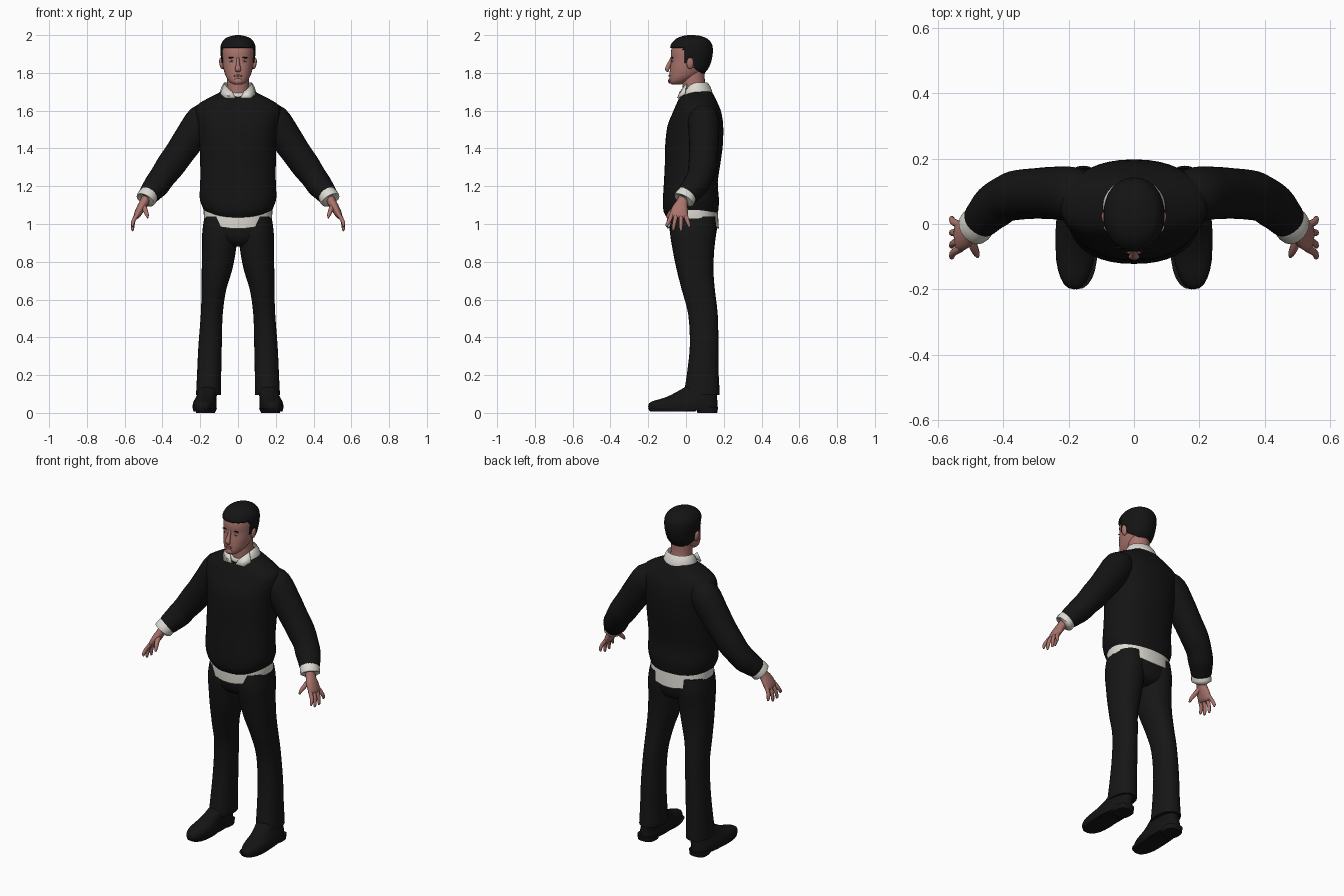
import bpy, bmesh, math
from mathutils import Vector, Matrix
from mathutils.bvhtree import BVHTree


def material(name, rgb):
    m = bpy.data.materials.new(name)
    m.diffuse_color = (*rgb, 1)
    return m


BLACK = material("black knit", (0.007, 0.007, 0.007))
TROUSER = material("black cloth", (0.008, 0.008, 0.008))
LEATHER = material("black leather", (0.007, 0.007, 0.007))
HAIR = material("dark hair", (0.007, 0.007, 0.007))
SKIN = material("skin", (0.40, 0.175, 0.15))
LIP = material("lip", (0.25, 0.09, 0.08))
SHIRT = material("off white shirt", (0.72, 0.70, 0.64))
EYE = material("eye white", (0.50, 0.50, 0.52))
IRIS = material("iris", (0.03, 0.045, 0.06))


def finish(name, bm, mat, mirror=False):
    bmesh.ops.recalc_face_normals(bm, faces=bm.faces)
    me = bpy.data.meshes.new(name)
    bm.to_mesh(me)
    bm.free()
    me.materials.append(mat)
    ob = bpy.data.objects.new(name, me)
    bpy.context.collection.objects.link(ob)
    if mirror:
        ob.modifiers.new("mirror", 'MIRROR')
    return ob


def spline(rows, k):
    """Catmull-Rom interpolation of parameter rows."""
    out = []
    for i in range(len(rows) - 1):
        quad = rows[max(i - 1, 0)], rows[i], rows[i + 1], rows[min(i + 2, len(rows) - 1)]
        for j in range(k):
            t = j / k
            out.append([0.5 * (2 * b + (c - a) * t + (2 * a - 5 * b + 4 * c - d) * t * t
                               + (3 * b - a - 3 * c + d) * t ** 3) for a, b, c, d in zip(*quad)])
    return out + [list(rows[-1])]


def skin_rings(rings, caps=True):
    bm = bmesh.new()
    vs = [[bm.verts.new(p) for p in r] for r in rings]
    n = len(rings[0])
    for a, b in zip(vs, vs[1:]):
        for i in range(n):
            bm.faces.new((a[i], a[(i + 1) % n], b[(i + 1) % n], b[i]))
    if caps:
        bm.faces.new(vs[0])
        bm.faces.new(vs[-1])
    return bm


def loft(rows, n=32, k=3, e=1.0, shear=0.0, caps=True):
    """Level rings: z, centre x, front y, back y, half width, front dip, back dip."""
    def power(v):
        return math.copysign(abs(v) ** e, v)
    rings = []
    for r in spline([tuple(r) + (0,) * (7 - len(r)) for r in rows], k):
        z, cx, yf, yb, rx, df, db = r
        ring = []
        for i in range(n):
            c, s = math.cos(math.tau * i / n), math.sin(math.tau * i / n)
            y = (yf + yb) / 2 + (yb - yf) / 2 * power(s)
            ring.append((cx + rx * power(c) + shear * y, y, z - (df if s < 0 else db) * s * s))
        rings.append(ring)
    return skin_rings(rings, caps)


def tube(rows, n=16, k=3):
    """Tube along a path: x, y, z, radius across, radius fore-and-aft."""
    pts = spline(rows, k)
    rings = []
    for i, p in enumerate(pts):
        t = Vector(pts[min(i + 1, len(pts) - 1)][:3]) - Vector(pts[max(i - 1, 0)][:3])
        u = t.cross(Vector((0, 1, 0))).normalized()
        v = t.cross(u).normalized()
        rings.append([Vector(p[:3]) + u * p[3] * math.cos(math.tau * j / n)
                      + v * p[4] * math.sin(math.tau * j / n) for j in range(n)])
    return skin_rings(rings)


def blob(name, loc, size, mat, mirror=False, turn=0):
    bm = bmesh.new()
    m = Matrix.Translation(loc) @ Matrix.Rotation(turn, 4, 'Y') @ Matrix.Diagonal((*size, 1))
    bmesh.ops.create_uvsphere(bm, u_segments=16, v_segments=10, radius=1, matrix=m)
    return finish(name, bm, mat, mirror)


# Sweater body and sleeves
finish("sweater", loft([
    (1.068, 0, -.095, .165, .178, .042, .02), (1.095, 0, -.118, .172, .19, .03, .015),
    (1.14, 0, -.122, .174, .203, .015, .005), (1.22, 0, -.117, .168, .2), (1.32, 0, -.112, .182, .2),
    (1.42, 0, -.11, .195, .203), (1.52, 0, -.098, .197, .213), (1.59, 0, -.07, .187, .226),
    (1.63, 0, -.053, .172, .215), (1.665, 0, -.036, .156, .16), (1.69, 0, -.02, .143, .11, .01),
    (1.705, 0, -.01, .13, .085, .03)], n=40, e=.88), BLACK)
finish("sleeve", tube([
    (.14, .09, 1.60, .05, .06), (.185, .092, 1.555, .085, .082), (.25, .095, 1.462, .084, .08),
    (.31, .093, 1.375, .078, .077), (.36, .088, 1.305, .076, .076), (.40, .074, 1.25, .069, .07),
    (.43, .052, 1.207, .068, .069), (.452, .03, 1.18, .062, .062), (.472, .008, 1.155, .055, .056),
    (.476, .004, 1.15, .045, .046)], n=24), BLACK, True)

# Shirt tail, cuffs, collar
finish("shirt_tail", loft([
    (1.10, 0, -.10, .165, .18, .03, .01), (1.06, 0, -.102, .17, .182, .04, .02),
    (1.03, 0, -.1, .174, .18, .055, .055), (1.03, 0, -.085, .16, .168, .05, .05)],
    n=40, k=1, e=.9), SHIRT)
finish("cuff", tube([
    (.462, .015, 1.168, .05, .05), (.478, .0, 1.147, .053, .056), (.49, -.012, 1.127, .052, .056),
    (.492, -.014, 1.124, .036, .04)], n=20, k=2), SHIRT, True)
finish("collar", loft([
    (1.66, 0, -.03, .142, .098), (1.70, 0, -.028, .139, .095, .015),
    (1.728, 0, -.022, .128, .086, .035), (1.748, 0, -.012, .115, .074, .06)], caps=False), SHIRT)
bm = bmesh.new()
bm.faces.new([bm.verts.new(p) for p in (
    (.074, .0, 1.742), (.094, -.012, 1.69), (.068, -.046, 1.668), (.014, -.047, 1.668), (.03, -.034, 1.70))])
flap = finish("collar_point", bm, SHIRT, True)
flap.modifiers.new("thickness", 'SOLIDIFY').thickness = .008

# Trousers
finish("trouser_seat", loft([
    (1.07, 0, -.085, .155, .172), (1.0, 0, -.088, .165, .182), (.94, 0, -.082, .158, .178),
    (.90, 0, -.06, .14, .13), (.88, 0, -.02, .1, .06)], e=.9), TROUSER)
finish("trouser_leg", loft([
    (1.04, .092, -.08, .155, .085), (.96, .096, -.085, .16, .093), (.87, .1, -.072, .15, .09),
    (.76, .111, -.05, .145, .081), (.65, .128, -.022, .153, .065), (.52, .139, .012, .168, .058),
    (.35, .148, .02, .172, .062), (.2, .153, .004, .173, .064), (.12, .155, -.008, .178, .066),
    (.095, .156, -.008, .178, .066)], n=28, e=.9), TROUSER, True)

# Shoes: upper, sole and heel
finish("shoe_upper", loft([
    (.012, .176, -.195, .165, .06), (.035, .176, -.2, .168, .063), (.058, .175, -.186, .166, .06),
    (.08, .17, -.115, .165, .055), (.1, .165, -.07, .164, .052), (.125, .16, -.025, .162, .05),
    (.14, .16, .0, .15, .045)], n=28, e=.85, shear=-.04), LEATHER, True)
finish("shoe_sole", loft([
    (.008, .176, -.19, .05, .058), (.022, .176, -.2, .06, .064)], n=24, k=1, e=.85), LEATHER, True)
finish("shoe_heel", loft([
    (.0, .172, .06, .165, .05), (.03, .172, .055, .17, .053)], n=24, k=1, e=.7), LEATHER, True)

# Hands
finish("palm", tube([
    (.476, -.002, 1.155, .026, .032), (.497, -.02, 1.115, .024, .031), (.517, -.032, 1.08, .022, .044),
    (.535, -.038, 1.045, .018, .047), (.54, -.04, 1.032, .01, .04)]), SKIN, True)
for base, tip, low in ((-.074, -.1, .985), (-.05, -.067, .965), (-.026, -.027, .963), (-.004, .016, .982)):
    finish("finger", tube([
        (.53, base, 1.055, .011, .012), (.552, (base + tip) / 2, 1.02, .0105, .011),
        (.558, tip, low + .012, .008, .009), (.556, tip, low, .004, .004)], n=10), SKIN, True)
finish("thumb", tube([
    (.50, -.03, 1.10, .014, .017), (.492, -.066, 1.075, .013, .014),
    (.482, -.09, 1.05, .01, .011), (.478, -.1, 1.032, .004, .005)], n=10), SKIN, True)

# Neck and head
finish("neck", loft([
    (1.62, 0, -.02, .125, .075), (1.69, 0, -.018, .115, .062), (1.75, 0, -.02, .1, .059),
    (1.82, 0, -.02, .1, .06)], n=24), SKIN)
head_bm = loft([
    (1.738, 0, -.076, -.03, .02), (1.75, 0, -.086, .0, .042), (1.775, 0, -.088, .05, .061),
    (1.80, 0, -.087, .085, .071), (1.83, 0, -.084, .11, .079), (1.87, 0, -.079, .125, .083),
    (1.91, 0, -.08, .13, .085), (1.95, 0, -.068, .125, .08), (1.98, 0, -.035, .095, .058),
    (1.992, 0, 0, .05, .02)], e=.92)
face_tree = BVHTree.FromBMesh(head_bm)
finish("head", head_bm, SKIN)


def hairline(y):
    if y < -.012:
        return 1.936
    if y < .016:
        return 1.85
    if y < .036:
        return 1.875
    return 1.835 - (y - .036) * .75


# Hair: a slightly larger shell trimmed along the hairline
hair_bm = loft([
    (1.775, 0, -.05, .08, .062), (1.80, 0, -.08, .1, .075), (1.83, 0, -.082, .122, .084),
    (1.87, 0, -.083, .136, .089), (1.91, 0, -.085, .142, .093), (1.95, 0, -.08, .138, .09),
    (1.98, 0, -.053, .115, .07), (1.995, 0, -.018, .078, .036), (2.0, 0, .01, .045, .01)],
    n=64, k=7, e=.94)
low = [f for f in hair_bm.faces
       if f.calc_center_median().z < hairline(f.calc_center_median().y)]
bmesh.ops.delete(hair_bm, geom=low, context='FACES')
hair = finish("hair", hair_bm, HAIR)
thick = hair.modifiers.new("thickness", 'SOLIDIFY')
thick.thickness = .006

# Ears, nose and painted face details set on the face surface
blob("ear", (.088, .022, 1.85), (.011, .019, .031), SKIN, True, .15)
finish("nose", tube([
    (0, -.074, 1.885, .006, .006), (0, -.085, 1.855, .009, .01), (0, -.095, 1.832, .013, .012),
    (0, -.1, 1.818, .017, .011), (0, -.092, 1.808, .012, .006)], n=14), SKIN)


def on_face(x, z):
    return face_tree.ray_cast(Vector((x, -1, z)), Vector((0, 1, 0)))[0]


blob("eye", on_face(.034, 1.862), (.013, .004, .0055), EYE, True)
blob("iris", on_face(.034, 1.862) + Vector((0, -.002, 0)), (.0052, .0035, .0052), IRIS, True)
blob("eyebrow", on_face(.035, 1.881), (.019, .005, .0035), HAIR, True, .08)
blob("mouth", on_face(0, 1.785), (.024, .005, .0055), LIP)
blob("chin", on_face(0, 1.757), (.022, .007, .014), SKIN)

# Smooth shading with sharp creases kept
for ob in bpy.context.scene.objects:
    ob.select_set(True)
    bpy.context.view_layer.objects.active = ob
bpy.ops.object.shade_smooth_by_angle(angle=math.radians(50))
